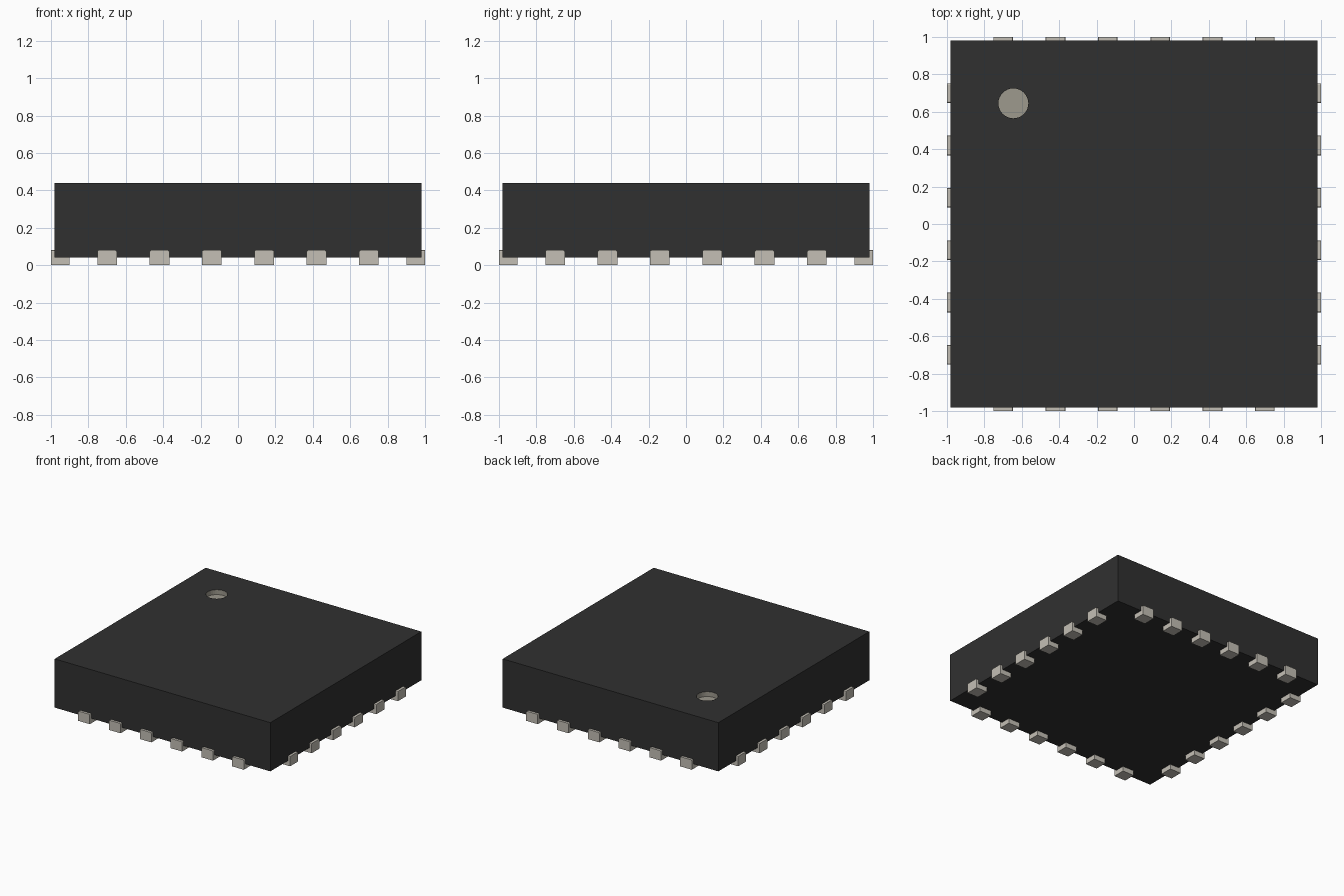
import bpy, bmesh, math
from mathutils import Matrix, Vector

cube = bpy.data.objects.get("Cube")
if cube:
    bpy.data.objects.remove(cube, do_unlink=True)


def material(name, rgb):
    m = bpy.data.materials.new(name)
    m.use_nodes = True
    m.diffuse_color = (*rgb, 1)
    bsdf = next(n for n in m.node_tree.nodes if n.type == 'BSDF_PRINCIPLED')
    bsdf.inputs["Base Color"].default_value = (*rgb, 1)
    return m


BLACK = material("black_plastic", (0.030, 0.030, 0.030))
METAL = material("pale_metal", (0.55, 0.52, 0.46))
MARK = material("grey_mark", (0.34, 0.32, 0.27))


def add_object(name, bm, *mats):
    mesh = bpy.data.meshes.new(name)
    bm.to_mesh(mesh)
    bm.free()
    for m in mats:
        mesh.materials.append(m)
    obj = bpy.data.objects.new(name, mesh)
    bpy.context.collection.objects.link(obj)
    return obj


def box(lo, hi):
    lo, hi = Vector(lo), Vector(hi)
    bm = bmesh.new()
    bmesh.ops.create_cube(bm, size=1, matrix=Matrix.Translation((lo + hi) / 2)
                          @ Matrix.Diagonal((*(hi - lo), 1)))
    return bm


# Square package body
HALF, BOTTOM, TOP = 0.98, 0.04, 0.44
body = add_object("package_body", box((-HALF, -HALF, BOTTOM), (HALF, HALF, TOP)), BLACK, MARK)

# Round corner dimple cut into the top
DEPTH, RADIUS, CENTRE = 0.04, 0.08, Vector((-0.645, 0.645, TOP))
bm = bmesh.new()
bmesh.ops.create_cone(bm, cap_ends=True, segments=32, radius1=RADIUS, radius2=RADIUS,
                      depth=2 * DEPTH, matrix=Matrix.Translation(CENTRE))
cutter = add_object("dimple_cutter", bm)
cutter.hide_render = True
mod = body.modifiers.new("dimple", 'BOOLEAN')
mod.operation, mod.object, mod.solver = 'DIFFERENCE', cutter, 'EXACT'
bpy.context.view_layer.objects.active = body
bpy.ops.object.modifier_apply(modifier=mod.name)
bpy.data.objects.remove(cutter, do_unlink=True)

# Dimple wall and floor take the mark colour
for face in body.data.polygons:
    pts = [body.data.vertices[i].co for i in face.vertices]
    inside = all((p - CENTRE).to_2d().length < RADIUS * 1.05 for p in pts)
    face.material_index = 1 if inside else 0

# Six contact pads on each side, with softened upper corners
PITCH, PAD_W, PAD_H = 0.28, 0.105, 0.08
for s, side in enumerate(("front", "left", "back", "right")):
    for i in range(6):
        x = (i - 2.5) * PITCH
        bm = box((x - PAD_W / 2, -1.0, 0), (x + PAD_W / 2, -0.90, PAD_H))
        corners = [e for e in bm.edges
                   if all(v.co.z > PAD_H / 2 for v in e.verts)
                   and abs(e.verts[0].co.x - e.verts[1].co.x) < 1e-5]
        bmesh.ops.bevel(bm, geom=corners, offset=0.008, segments=2, profile=0.5, affect='EDGES')
        bm.transform(Matrix.Rotation(s * math.pi / 2, 4, 'Z'))
        add_object(f"{side}_pad_{i + 1}", bm, METAL)
